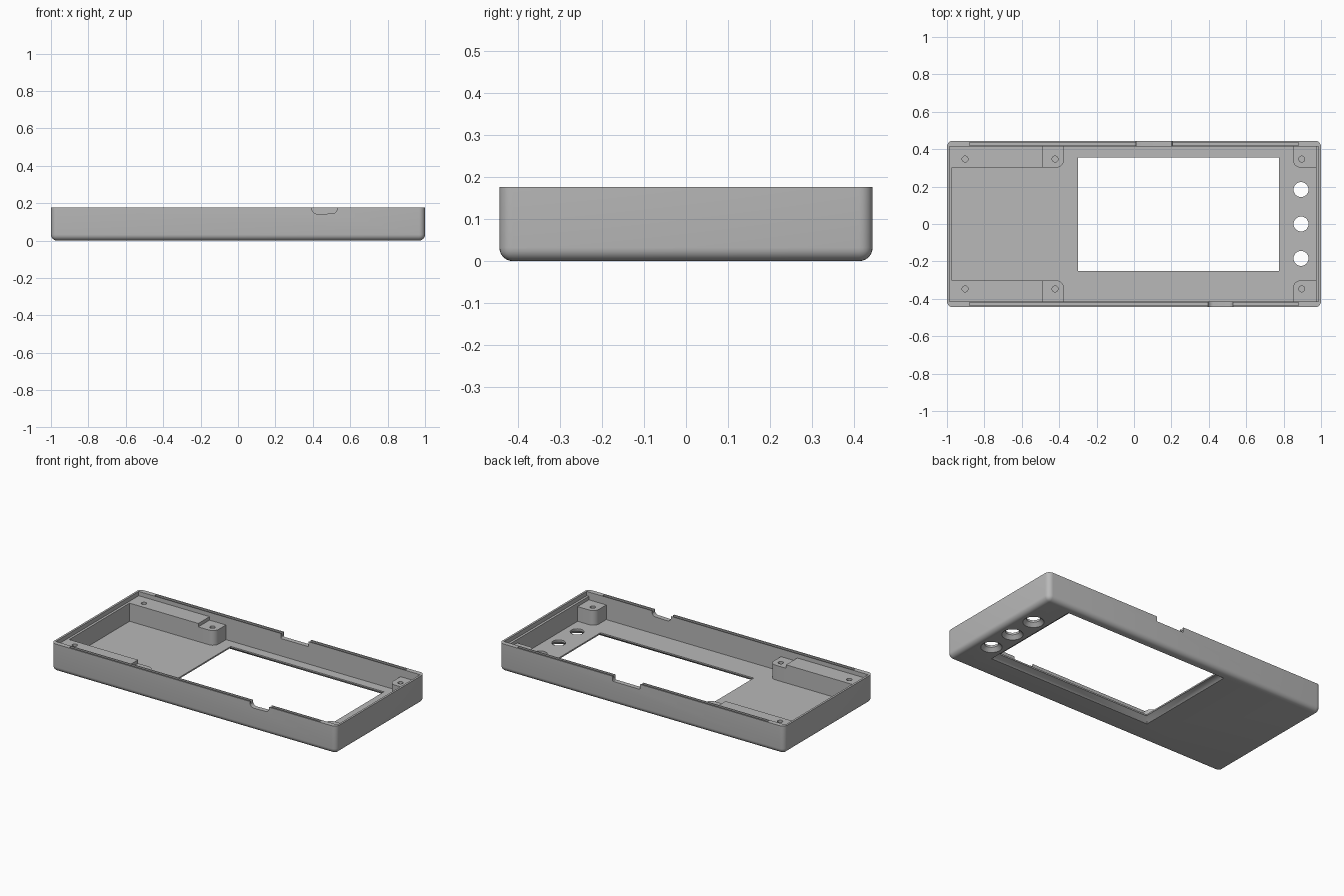
import bpy, bmesh, math
from mathutils import Vector

if "Cube" in bpy.data.objects:
    bpy.data.objects.remove(bpy.data.objects["Cube"], do_unlink=True)

HX, HY, TOP = 1.0, 0.445, 0.177       # outer half sizes and height
IX, IY = 0.972, 0.415                 # inner half sizes
FLOOR, LEDGE, BOSS = 0.035, 0.15, 0.128

grey = bpy.data.materials.new("matte grey plastic")
grey.use_nodes = True
grey.diffuse_color = (0.48, 0.48, 0.48, 1)
grey.node_tree.nodes["Principled BSDF"].inputs["Base Color"].default_value = (0.48, 0.48, 0.48, 1)


def make_object(name, bm):
    bmesh.ops.recalc_face_normals(bm, faces=bm.faces[:])
    mesh = bpy.data.meshes.new(name)
    bm.to_mesh(mesh)
    bm.free()
    mesh.materials.append(grey)
    obj = bpy.data.objects.new(name, mesh)
    bpy.context.collection.objects.link(obj)
    return obj


def loft(name, rings):
    """Closed solid through rings that have equal point counts."""
    bm = bmesh.new()
    loops = [[bm.verts.new(p) for p in ring] for ring in rings]
    n = len(loops[0])
    for a, b in zip(loops, loops[1:]):
        for i in range(n):
            j = (i + 1) % n
            bm.faces.new((a[i], a[j], b[j], b[i]))
    bm.faces.new(loops[0][::-1])
    bm.faces.new(loops[-1])
    return make_object(name, bm)


def rect(x0, x1, y0, y1, z, grow=0):
    return [(x0 - grow, y0 - grow, z), (x1 + grow, y0 - grow, z),
            (x1 + grow, y1 + grow, z), (x0 - grow, y1 + grow, z)]


def box(name, x0, x1, y0, y1, z0, z1):
    return loft(name, [rect(x0, x1, y0, y1, z) for z in (z0, z1)])


def circle(x, y, r, z, n=32):
    return [(x + r * math.cos(math.tau * i / n), y + r * math.sin(math.tau * i / n), z)
            for i in range(n)]


def carve(obj, cutters):
    """Subtract the cutters, bake the result and drop the helpers."""
    for c in cutters:
        c.hide_render = True
        mod = obj.modifiers.new("cut", 'BOOLEAN')
        mod.operation, mod.solver, mod.object = 'DIFFERENCE', 'EXACT', c
    deps = bpy.context.evaluated_depsgraph_get()
    mesh = bpy.data.meshes.new_from_object(obj.evaluated_get(deps))
    obj.modifiers.clear()
    obj.data = mesh
    for c in cutters:
        bpy.data.objects.remove(c, do_unlink=True)


# Outer shell: rounded upright and bottom edges, flat open rim
bm = bmesh.new()
bmesh.ops.create_cube(bm, size=1)
for v in bm.verts:
    v.co = Vector((v.co.x * 2 * HX, v.co.y * 2 * HY, (v.co.z + 0.5) * TOP))
round_edges = [e for e in bm.edges if min(v.co.z for v in e.verts) < 0.01]
bmesh.ops.bevel(bm, geom=round_edges, offset=0.032, segments=6, profile=0.5, affect='EDGES')
tray = make_object("tray_shell", bm)

# Cavity and the shallow ledge at both ends
cuts = [box("cavity", -IX, IX, -IY, IY, FLOOR, 0.3),
        box("ledge", -0.987, 0.987, -IY, IY, LEDGE, 0.3)]

# Screen window flaring towards the underside
window = (-0.3, 0.775, -0.25, 0.355)
cuts.append(loft("window", [rect(*window, -0.01, 0.045), rect(*window, 0.025, 0.005),
                            rect(*window, 0.026), rect(*window, 0.1)]))

# Three countersunk button holes
for y in (-0.184, 0, 0.184):
    cuts.append(loft("button_hole", [circle(0.893, y, r, z) for r, z in
                                     ((0.065, -0.005), (0.04, 0.022), (0.04, 0.1))]))


# Rim notches with rounded lower corners
def notch(x0, x1, y0, y1, depth, r):
    low = TOP - depth
    prof = [(x0, 0.25), (x0, low + r)]
    for cx, start in ((x0 + r, math.pi), (x1 - r, 1.5 * math.pi)):
        prof += [(cx + r * math.cos(start + k * math.pi / 8),
                  low + r + r * math.sin(start + k * math.pi / 8)) for k in range(1, 5)]
    prof.append((x1, 0.25))
    return loft("notch", [[(x, y, z) for x, z in prof] for y in (y0, y1)])


cuts += [notch(0.395, 0.53, -0.5, -0.4, 0.035, 0.028),
         notch(0.01, 0.205, 0.4, 0.5, 0.032, 0.006)]

# Long grooves in the front and back rims
for y, spans in ((-0.428, ((-0.88, 0.4), (0.525, 0.88))),
                 (0.428, ((-0.88, 0.015), (0.2, 0.88)))):
    for x0, x1 in spans:
        cuts.append(box("groove", x0, x1, y - 0.008, y + 0.008, TOP - 0.016, 0.25))
carve(tray, cuts)
parts = [tray]


# Screw bosses with one rounded inner corner
def boss(name, x_flat, x_round, side):
    y_in, r = 0.302, 0.04
    d = 1 if x_round > x_flat else -1
    pts = [(x_flat, IY), (x_flat, y_in)]
    for k in range(7):
        a = k * math.pi / 12
        pts.append((x_round - d * r + d * r * math.sin(a), y_in + r - r * math.cos(a)))
    pts.append((x_round, IY))
    return loft(name, [[(x, y * side, z) for x, y in pts] for z in (FLOOR, BOSS)])


for side, label in ((-1, "front"), (1, "back")):
    block = box(label + "_side_block", -IX, -0.49, *sorted((side * 0.302, side * IY)), FLOOR, LEDGE)
    mid = boss(label + "_middle_boss", -0.49, -0.375, side)
    end = boss(label + "_end_boss", IX, 0.85, side)
    for obj, x in ((block, -0.903), (mid, -0.422), (end, 0.897)):
        carve(obj, [loft("screw_hole", [circle(x, side * 0.347, 0.016, z, 20)
                                        for z in (0.06, 0.25)])])
        parts.append(obj)

# Smooth the rounded edges, keep the corners crisp
bpy.ops.object.select_all(action='DESELECT')
for obj in parts:
    obj.select_set(True)
bpy.context.view_layer.objects.active = tray
bpy.ops.object.shade_smooth_by_angle(angle=math.radians(30))
